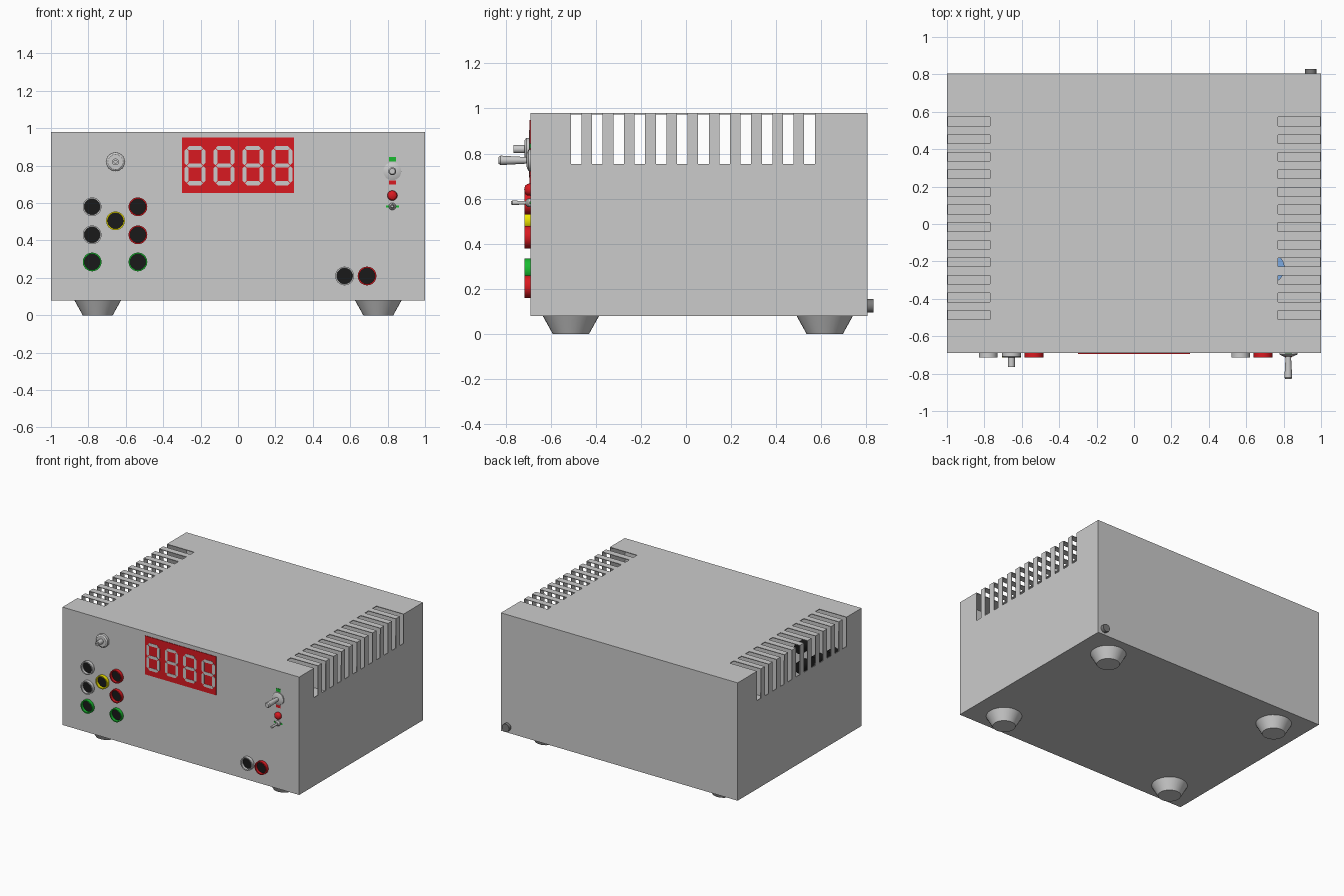
import bpy, bmesh
from math import sin, cos, pi

if "Cube" in bpy.data.objects:
    bpy.data.objects.remove(bpy.data.objects["Cube"])

FRONT, BACK = -0.69, 0.805


def mat(name, rgb):
    m = bpy.data.materials.new(name)
    m.diffuse_color = (*rgb, 1)
    m.use_nodes = True
    m.node_tree.nodes["Principled BSDF"].inputs["Base Color"].default_value = m.diffuse_color
    return m


RED = mat("red", (0.7, 0.01, 0.015))
GREEN = mat("green", (0.01, 0.5, 0.03))
YELLOW = mat("yellow", (0.9, 0.8, 0.0))
BLACK = mat("black", (0.01, 0.01, 0.01))
BLUE = mat("blue", (0.2, 0.4, 0.75))
DARK = mat("dark_grey", (0.2, 0.2, 0.2))


def finish(name, bm, material=None, smooth=False):
    bmesh.ops.remove_doubles(bm, verts=bm.verts, dist=1e-5)
    bmesh.ops.recalc_face_normals(bm, faces=bm.faces)
    me = bpy.data.meshes.new(name)
    bm.to_mesh(me)
    bm.free()
    ob = bpy.data.objects.new(name, me)
    bpy.context.collection.objects.link(ob)
    if material:
        me.materials.append(material)
    if smooth:
        bpy.context.view_layer.objects.active = ob
        ob.select_set(True)
        bpy.ops.object.shade_smooth_by_angle()
        ob.select_set(False)
    return ob


def lathe(name, a, b, profile, material=None, axis="y", n=32):
    """Turn (radius, position) points about y at (x=a, z=b) or about z at (x=a, y=b)."""
    bm = bmesh.new()
    rings = []
    for r, p in profile:
        ring = []
        for i in range(n):
            u, v = a + r * cos(2 * pi * i / n), b + r * sin(2 * pi * i / n)
            ring.append(bm.verts.new((u, p, v) if axis == "y" else (u, v, p)))
        rings.append(ring)
    for r0, r1 in zip(rings, rings[1:]):
        for i in range(n):
            j = (i + 1) % n
            bm.faces.new((r0[i], r0[j], r1[j], r1[i]))
    bmesh.ops.dissolve_degenerate(bm, dist=1e-5, edges=bm.edges)
    return finish(name, bm, material, True)


def box(name, x0, x1, y0, y1, z0, z1, material=None):
    bm = bmesh.new()
    bmesh.ops.create_cube(bm, size=1)
    for v in bm.verts:
        v.co = ((x0 + x1) / 2 + v.co.x * (x1 - x0),
                (y0 + y1) / 2 + v.co.y * (y1 - y0),
                (z0 + z1) / 2 + v.co.z * (z1 - z0))
    return finish(name, bm, material)


# Hollow sheet case with vent slots wrapping over both upper edges
outline = [(-1, .08), (-1, .755), (-1, .98), (-.77, .98),
           (.77, .98), (1, .98), (1, .755), (1, .08)]
stations = [FRONT]
for k in range(12):
    stations += [-.51 + .094 * k, -.463 + .094 * k]
stations.append(BACK)
bm = bmesh.new()
rings = [[bm.verts.new((x, y, z)) for x, z in outline] for y in stations]
for s in range(len(rings) - 1):
    for i in range(8):
        if s % 2 == 1 and i in (1, 2, 4, 5):
            continue  # slot opening
        j = (i + 1) % 8
        bm.faces.new((rings[s][i], rings[s][j], rings[s + 1][j], rings[s + 1][i]))
bm.faces.new(rings[0])
bm.faces.new(rings[-1])
case = finish("case", bm)
sheet = case.modifiers.new("sheet", "SOLIDIFY")
sheet.thickness = 0.006
sheet.offset = -1

# Feet
for x in (-.75, .75):
    for y in (-.51, .615):
        lathe("foot", x, y, [(0, .081), (.125, .081), (.08, 0), (0, 0)], axis="z")

# Display panel and its segment bars
box("display", -.3, .3, FRONT - .004, FRONT + .002, .655, .95, RED)
bm = bmesh.new()


def segment(cx, cz, half, upright):
    t = .011
    pts = [(-half, 0), (-half + t, -t), (half - t, -t), (half, 0), (half - t, t), (-half + t, t)]
    lay = []
    for y in (FRONT - .006, FRONT - .003):
        lay.append([bm.verts.new((cx + (v if upright else u), y, cz + (u if upright else v)))
                    for u, v in pts])
    bm.faces.new(lay[0])
    bm.faces.new(lay[1])
    for i in range(6):
        j = (i + 1) % 6
        bm.faces.new((lay[0][i], lay[0][j], lay[1][j], lay[1][i]))


for cx in (-.23, -.075, .08, .235):
    for dz in (-.094, 0, .094):
        segment(cx, .8 + dz, .043, False)
    for dx in (-.045, .045):
        for dz in (-.047, .047):
            segment(cx + dx, .8 + dz, .044, True)
finish("display_segments", bm)

# Sockets: coloured collar, black bore and a body behind the panel
sockets = [(-.78, .58, None), (-.78, .43, None), (-.78, .285, GREEN),
           (-.535, .58, RED), (-.535, .43, RED), (-.535, .285, GREEN),
           (-.655, .505, YELLOW), (.57, .21, None), (.69, .21, RED)]
for x, z, m in sockets:
    y = FRONT - .025
    lathe("socket_collar", x, z, [(.05, FRONT), (.05, y), (.042, y), (.042, FRONT), (.05, FRONT)], m)
    lathe("socket_bore", x, z, [(0, FRONT - .004), (.042, FRONT - .004),
                                (.042, FRONT + .09), (0, FRONT + .09)], BLACK)

# Input connector
lathe("connector", -.655, .82, [(0, FRONT), (.05, FRONT), (.05, -.708), (.04, -.715), (.018, -.715),
                                (.018, -.765), (.008, -.765), (.008, -.75), (0, -.75)])

# Power switch with its two marker plates
lathe("switch_nut", .825, .77, [(0, FRONT), (.048, FRONT), (.048, -.698), (.025, -.708), (0, -.708)])
lathe("switch_lever", .825, .77, [(0, -.70), (.014, -.70), (.021, -.822), (.015, -.83), (0, -.83)])
box("on_marker", .806, .844, FRONT - .003, FRONT + .001, .822, .845, GREEN)
box("off_marker", .806, .844, FRONT - .003, FRONT + .001, .7, .72, RED)

# Indicator lamp
lathe("lamp", .825, .64, [(0, FRONT), (.027, FRONT), (.026, -.702), (.019, -.712), (.01, -.716), (0, -.717)], RED)

# Small toggle with side markers
lathe("toggle_nut", .825, .582, [(0, FRONT), (.019, FRONT), (.019, -.7), (.012, -.71), (0, -.71)])
lathe("toggle_lever", .825, .582, [(0, -.70), (.007, -.70), (.01, -.77), (.006, -.776), (0, -.776)])
box("toggle_marker", .79, .86, FRONT - .003, FRONT + .001, .577, .588, GREEN)

# Cable bushing at the rear
lathe("cable_bushing", .945, .125, [(0, BACK), (.03, BACK), (.03, .83), (0, .83)], DARK)

# Internal component glimpsed through the vents
lathe("capacitor", .72, -.235, [(0, .09), (.085, .09), (.085, .3), (0, .3)], BLUE, axis="z")
